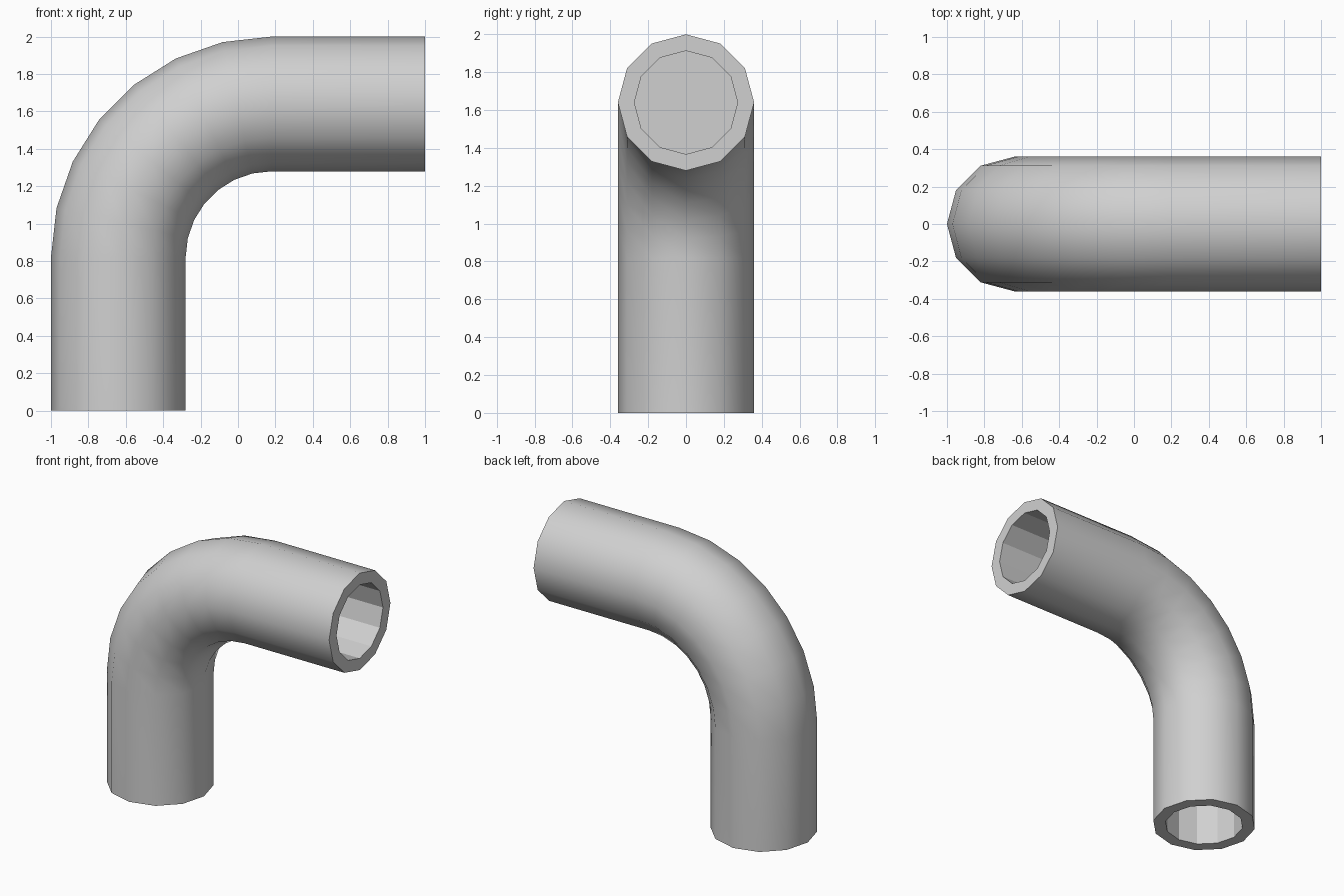
import bpy, bmesh
from math import sin, cos, pi
from mathutils import Vector

cube = bpy.data.objects.get("Cube")
if cube:
    bpy.data.objects.remove(cube, do_unlink=True)

SIDES, BEND_STEPS = 12, 7
OUTER, INNER = 0.36, 0.273
CENTRE = Vector((0.18, 0, 0.82))   # centre of the bend
BEND = 0.82                        # centreline radius of the bend

grey = bpy.data.materials.new("pipe_grey")
grey.use_nodes = True
colour = (0.63, 0.63, 0.63, 1)
grey.diffuse_color = colour
grey.node_tree.nodes["Principled BSDF"].inputs["Base Color"].default_value = colour

bm = bmesh.new()


def ring(centre, turn, radius):
    """Ring of vertices; turn 0 lies flat, turn pi/2 faces along x."""
    across = Vector((-cos(turn), 0, sin(turn)))
    side = Vector((0, 1, 0))
    return [bm.verts.new(centre + radius * (across * cos(a) + side * sin(a)))
            for a in (2 * pi * i / SIDES for i in range(SIDES))]


def bridge(a, b, smooth=False):
    for i in range(SIDES):
        j = (i + 1) % SIDES
        bm.faces.new((a[i], a[j], b[j], b[i])).smooth = smooth


# Outer wall: straight leg, bend, straight arm
bottom, mouth = Vector((-0.64, 0, 0)), Vector((1, 0, 1.64))
path = [(bottom, 0)]
for k in range(BEND_STEPS + 1):
    t = pi / 2 * k / BEND_STEPS
    path.append((CENTRE + BEND * Vector((-cos(t), 0, sin(t))), t))
path.append((mouth, pi / 2))
outer = [ring(c, t, OUTER) for c, t in path]
for a, b in zip(outer, outer[1:]):
    bridge(a, b, smooth=True)

# Rim and closed straight bore at each end
for end, stop in ((0, 1), (-1, -2)):
    lip = ring(*path[end], INNER)
    floor = ring(*path[stop], INNER)
    bridge(outer[end], lip)
    bridge(lip, floor)
    bm.faces.new(floor)

bmesh.ops.recalc_face_normals(bm, faces=bm.faces)
mesh = bpy.data.meshes.new("elbow_pipe")
bm.to_mesh(mesh)
bm.free()
mesh.materials.append(grey)
pipe = bpy.data.objects.new("elbow_pipe", mesh)
bpy.context.collection.objects.link(pipe)
